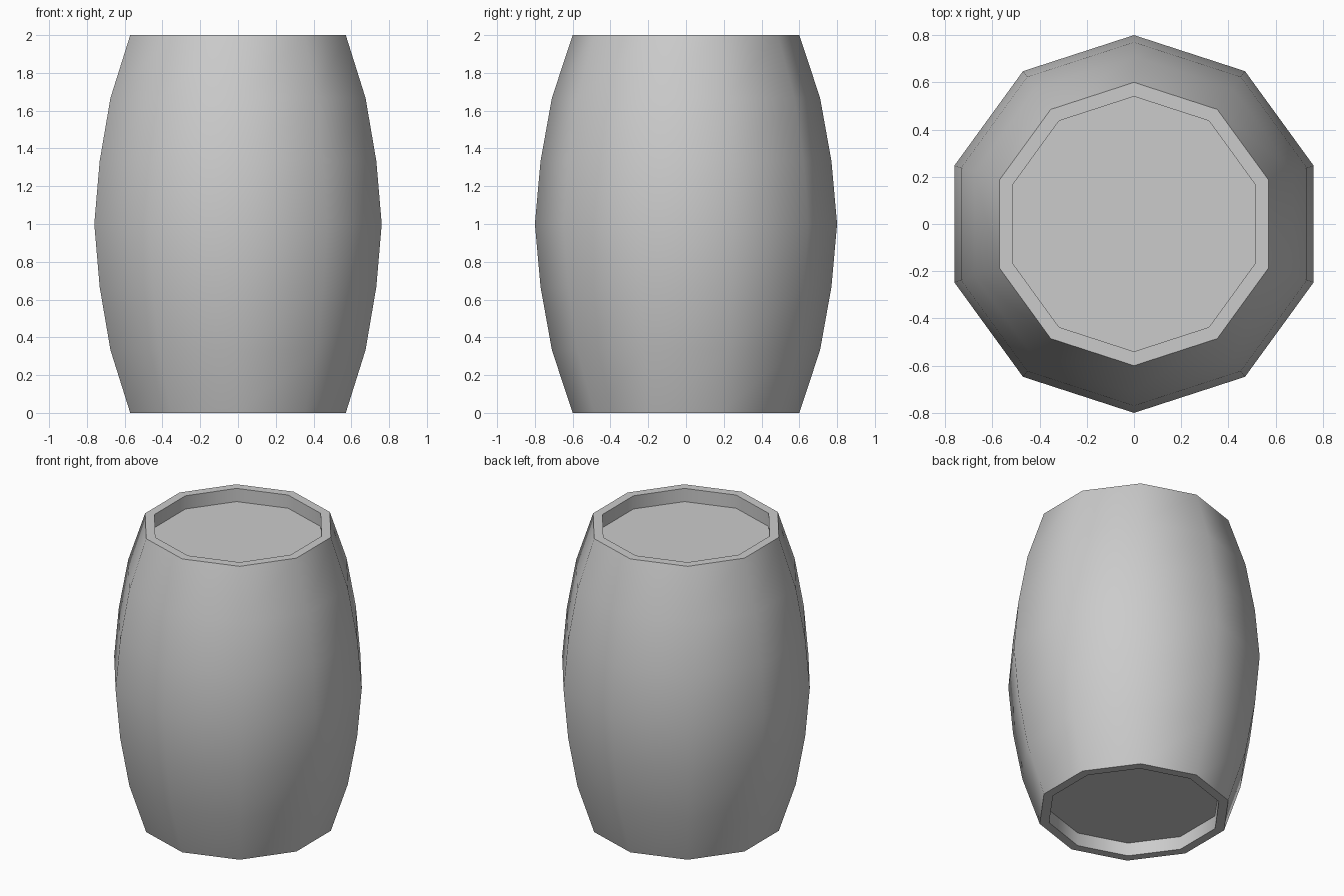
import bpy, math

if "Cube" in bpy.data.objects:
    bpy.data.objects.remove(bpy.data.objects["Cube"])

SIDES = 10
# closed-ended profile (radius, height): recessed base, rim, bulging staves, rim, recessed lid
profile = [(0.54, 0.09), (0.54, 0), (0.60, 0), (0.71, 0.333), (0.77, 0.667), (0.80, 1.0),
           (0.77, 1.333), (0.71, 1.667), (0.60, 2.0), (0.54, 2.0), (0.54, 1.91)]

# revolve the profile around z
verts, faces = [], []
for r, z in profile:
    for k in range(SIDES):
        a = math.pi / 2 + 2 * math.pi * k / SIDES
        verts.append((r * math.cos(a), r * math.sin(a), z))
for i in range(len(profile) - 1):
    for k in range(SIDES):
        n = (k + 1) % SIDES
        a, b = i * SIDES, (i + 1) * SIDES
        faces.append((a + k, a + n, b + n, b + k))

# base and lid
last = (len(profile) - 1) * SIDES
faces.append(tuple(reversed(range(SIDES))))
faces.append(tuple(range(last, last + SIDES)))

mesh = bpy.data.meshes.new("barrel")
mesh.from_pydata(verts, [], faces)
barrel = bpy.data.objects.new("barrel", mesh)
bpy.context.collection.objects.link(barrel)

# smooth staves, crisp rims
bpy.context.view_layer.objects.active = barrel
barrel.select_set(True)
bpy.ops.object.shade_smooth_by_angle(angle=math.radians(40))
